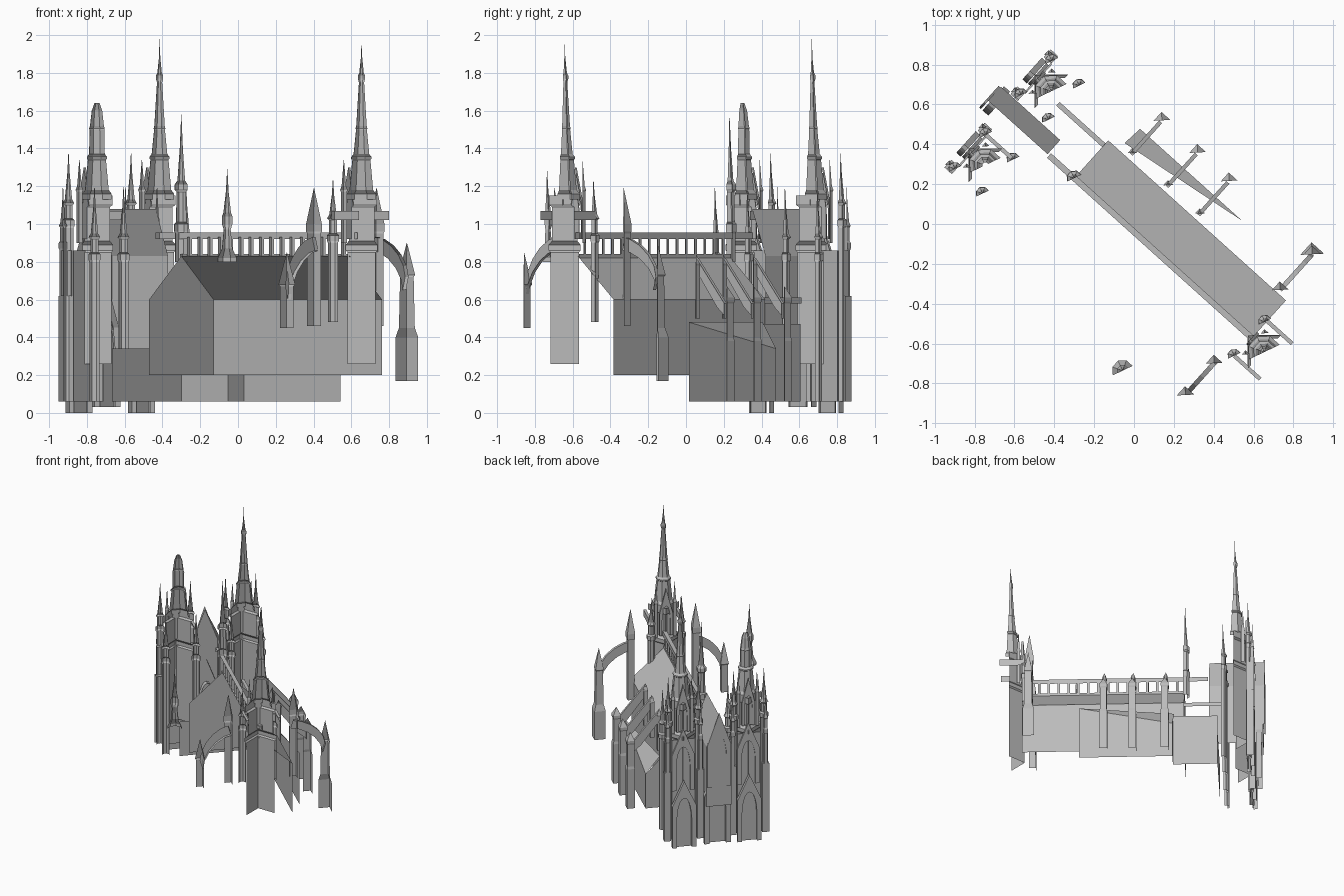
import bpy, bmesh, math
from mathutils import Matrix, Vector

cube = bpy.data.objects.get("Cube")
if cube:
    bpy.data.objects.remove(cube)

stone = bpy.data.materials.new("grey stone")
stone.use_nodes = True
stone.diffuse_color = (0.5, 0.5, 0.5, 1)
stone.node_tree.nodes["Principled BSDF"].inputs["Base Color"].default_value = (0.5, 0.5, 0.5, 1)

# Building axis: local x runs along the nave to the east, local y to its north side
TURN = math.radians(42)
PLACE = Matrix.Translation((-0.3, 0.23, 0)) @ Matrix.Rotation(-TURN, 4, 'Z')
OUTWARD = Vector((-0.1, 1, 0))


def finish(name, bm, shell=True):
    """Turn into place; keep only the north-facing half of the shell."""
    if shell:
        bmesh.ops.recalc_face_normals(bm, faces=bm.faces)
    bm.transform(PLACE)
    bm.normal_update()
    if shell:
        gone = [f for f in bm.faces if f.normal.dot(OUTWARD) < -0.001 or f.normal.z < -0.99]
        bmesh.ops.delete(bm, geom=gone, context='FACES')
    me = bpy.data.meshes.new(name)
    bm.to_mesh(me)
    bm.free()
    me.materials.append(stone)
    ob = bpy.data.objects.new(name, me)
    bpy.context.collection.objects.link(ob)


def lathe(name, s, t, profile, n=8, turn=0):
    bm = bmesh.new()
    rings = []
    for r, z in profile:
        r = max(r, 0.0008)
        angles = [math.tau * (i + .5) / n + turn for i in range(n)]
        rings.append([bm.verts.new((s + r * math.cos(a), t + r * math.sin(a), z)) for a in angles])
    for a, b in zip(rings, rings[1:]):
        for i in range(n):
            j = (i + 1) % n
            bm.faces.new((a[i], a[j], b[j], b[i]))
    finish(name, bm)


def slab(name, outline, s0, s1):
    """Extrude an outline of (t, z) points along the nave axis."""
    bm = bmesh.new()
    f = bm.faces.new([bm.verts.new((s0, t, z)) for t, z in outline])
    ext = bmesh.ops.extrude_face_region(bm, geom=[f])
    bmesh.ops.translate(bm, vec=(s1 - s0, 0, 0),
                        verts=[e for e in ext['geom'] if isinstance(e, bmesh.types.BMVert)])
    finish(name, bm)


def box(name, s0, s1, t0, t1, z0, z1):
    slab(name, [(t0, z0), (t1, z0), (t1, z1), (t0, z1)], s0, s1)


def sheet(name, *pts):
    bm = bmesh.new()
    bm.faces.new([bm.verts.new(p) for p in pts])
    finish(name, bm, shell=False)


def house(w, z0, eave, ridge, t=0):
    return [(t - w, z0), (t + w, z0), (t + w, eave), (t, ridge), (t - w, eave)]


def portal(name, s, t, w, z0, eave, peak, depth=.03):
    """Gabled frame round a pointed arch, with a recessed panel."""
    a, spring, top = w * .62, z0 + (eave - z0) * .7, eave + (peak - eave) * .3
    arch = []
    for i in range(6):
        k = i / 5
        arch.append((a * (1 - k ** 1.7), spring + (top - spring) * math.sin(k * math.pi / 2)))
    inner = [(a, z0)] + arch + [(-x, z) for x, z in arch[-2::-1]] + [(-a, z0)]
    outer = [(-w, z0), (-w, eave), (0, peak), (w, eave), (w, z0)]
    slab(name + "_frame", [(t + x, z) for x, z in outer + inner], s - depth, s)
    slab(name + "_panel", [(t + x, z) for x, z in inner], s - depth * .3, s)


def pinnacle(name, s, t, r, z0, z1, tip, n=8):
    lathe(name, s, t, [(r, z0), (r, z1 - .12), (r * 1.25, z1 - .11), (r * 1.25, z1 - .08), (r * .85, z1 - .07),
                       (r * .85, z1), (r * 1.2, z1 + .01), (r * .75, z1 + .03),
                       (r * .25, z1 + (tip - z1) * .6), (0, tip)], n)


# Nave shell and west block
slab("nave", house(.255, .2, .6, .83), 0, 1.2)
slab("west_block", house(.095, .34, .83, 1.08), -.58, -.18)

# North aisle: outer walls and the lean-to roof
sheet("aisle_wall", (.77, .405, .06), (.08, .405, .06), (.08, .405, .34), (.77, .405, .48))
sheet("aisle_end", (.08, .405, .06), (.08, .28, .06), (.08, .28, .47), (.08, .405, .34))
sheet("aisle_roof", (.77, .405, .48), (.08, .405, .34), (.07, .3, .48))
sheet("transept_wall", (.08, .28, .06), (-.25, .28, .06), (-.25, .28, .47), (.08, .28, .47))
sheet("transept_end", (-.25, .28, .06), (-.25, -.27, .06), (-.25, -.27, .34), (-.25, .28, .34))
box("eave_gutter", -.31, 0, .21, .235, .58, .61)

# Ridge balustrade
box("ridge_rail", -.17, 1.24, -.015, .015, .92, .955)
box("ridge_curb", 0, 1.2, -.01, .01, .82, .84)
for i in range(16):
    s = .05 + i * .073
    box("ridge_post", s, s + .018, -.01, .01, .83, .93)

# Crossing spirelet
lathe("crossing_turret", 0, 0, [(.035, .8), (.035, .95), (.04, .96), (.04, 1), (.03, 1.01), (.027, 1.17),
                                (.037, 1.18), (.037, 1.21), (.022, 1.23), (.009, 1.4), (0, 1.58)])

# Detached south turret
lathe("south_turret", .827, -.555, [(.055, .8), (.055, .82), (.03, .87), (.02, .97), (.03, 1.0), (.03, 1.04),
                                    (.022, 1.06), (.008, 1.17), (0, 1.29)])

# Great towers: square core, octagonal spire, corner pinnacles, parapets and gablets
CORE = [(.106, .26), (.106, .85), (.12, .86), (.12, .89), (.095, .91), (.095, 1.09), (.117, 1.1), (.117, 1.15)]
BELFRY = [(.085, 1.13), (.085, 1.16), (.068, 1.18), (.052, 1.34), (.058, 1.345), (.058, 1.355), (.045, 1.37)]
SPIRE = [(.031, 1.5), (.034, 1.505), (.03, 1.52), (.015, 1.75), (.021, 1.77), (.021, 1.785), (.013, 1.8), (.004, 1.88)]
BROKEN = [(.042, 1.5), (.045, 1.505), (.04, 1.52), (.03, 1.6), (.015, 1.64)]


def tower(name, s, t, top, corners, base, eave, tip, rails):
    lathe(name + "_core", s, t, CORE, 4, TURN)
    lathe(name + "_spire", s, t, BELFRY + top)
    for ds, dt in corners:
        lower = .18 if ds > 0 else 0
        pinnacle(name + "_pinnacle", s + ds, t + dt, .028, base, eave - lower, tip - lower)
        if ds < 0:
            lathe(name + "_finial", s + ds * .62, t + dt * .62,
                  [(.016, .9), (.016, 1.17), (.02, 1.18), (.012, 1.2), (0, 1.34)], 4)
    for dt in rails:
        box(name + "_parapet", s - .1, s + .075, t + dt - .01, t + dt + .01, 1.02, 1.07)
    portal(name + "_west_gablet", s - .08, t, .05, .92, 1.1, 1.3, .015)


WEST = [(-.1, -.115), (-.1, .115)]
ALL = WEST + [(.085, .115), (.085, -.115)]
tower("east_tower", 1.293, -.01, SPIRE + [(0, 1.95)], WEST, .48, 1.02, 1.24, (-.115, .125))
tower("north_tower", -.377, .247, SPIRE + [(0, 1.98)], ALL, .06, 1.1, 1.38, ())
tower("south_tower", -.375, -.25, BROKEN, ALL, .06, 1.1, 1.38, (.115,))

# West front: tower bases, buttresses and the three portals
for t in (.25, -.245):
    box("tower_base", -.475, -.465, t - .1, t + .1, .06, .86)
    portal("tower_window", -.475, t, .085, .45, .74, .95, .015)
    portal("side_portal", -.495, t, .09, 0, .34, .54)
    for dt in (-.125, .125):
        box("front_buttress", -.52, -.47, t + dt - .026, t + dt + .026, .06, .62)
        box("upper_buttress", -.505, -.47, t + dt - .02, t + dt + .02, .62, .86)
        pinnacle("buttress_pinnacle", -.51, t + dt, .018, .62, .98, 1.2, 4)
portal("main_portal", -.53, .007, .1, .03, .42, .68, .04)
portal("west_window", -.58, 0, .09, .5, .84, 1.1, .012)

# North flying buttresses
for s in (.133, .374, .587):
    slab("flyer", [(.28, .82), (.3, .82), (.5, .58), (.5, .5), (.43, .56), (.3, .73), (.28, .73)], s - .01, s + .01)
    lathe("flyer_head", s, .29, [(.022, .5), (.022, .78), (.025, .79), (0, .84)], 4)
    lathe("flyer_pier", s, .51, [(.042, .06), (.042, .38), (.036, .4), (.036, .58), (.042, .59), (.042, .61), (0, .67)], 4)

# Choir flying buttresses, one on each side
for side, near, reach, foot, drop in ((1, .275, .515, .17, 0), (-1, .22, .435, .45, .05)):
    s = 1.143
    arc = [(near + (reach - near) * math.sin(k * math.pi / 10) ** 1.25,
            .72 - drop + (.21 + drop) * math.cos(k * math.pi / 10) ** 1.1) for k in range(6)]
    under = [(t - .02, z - .07) for t, z in arc[::-1]]
    slab("choir_flyer", [(side * t, z) for t, z in arc + under], s - .012, s + .012)
    lathe("choir_inner_pier", s, side * near, [(.036, .46), (.036, .95), (.042, .96), (.042, 1), (0, 1.19)], 4)
    lower = [(.06, foot), (.06, .4), (.042, .45)] if foot < .4 else [(.036, foot)]
    lathe("choir_outer_pier", s, side * reach, lower + [(.036, .72 - drop), (.044, .73 - drop), (0, .9 - drop)], 4)
